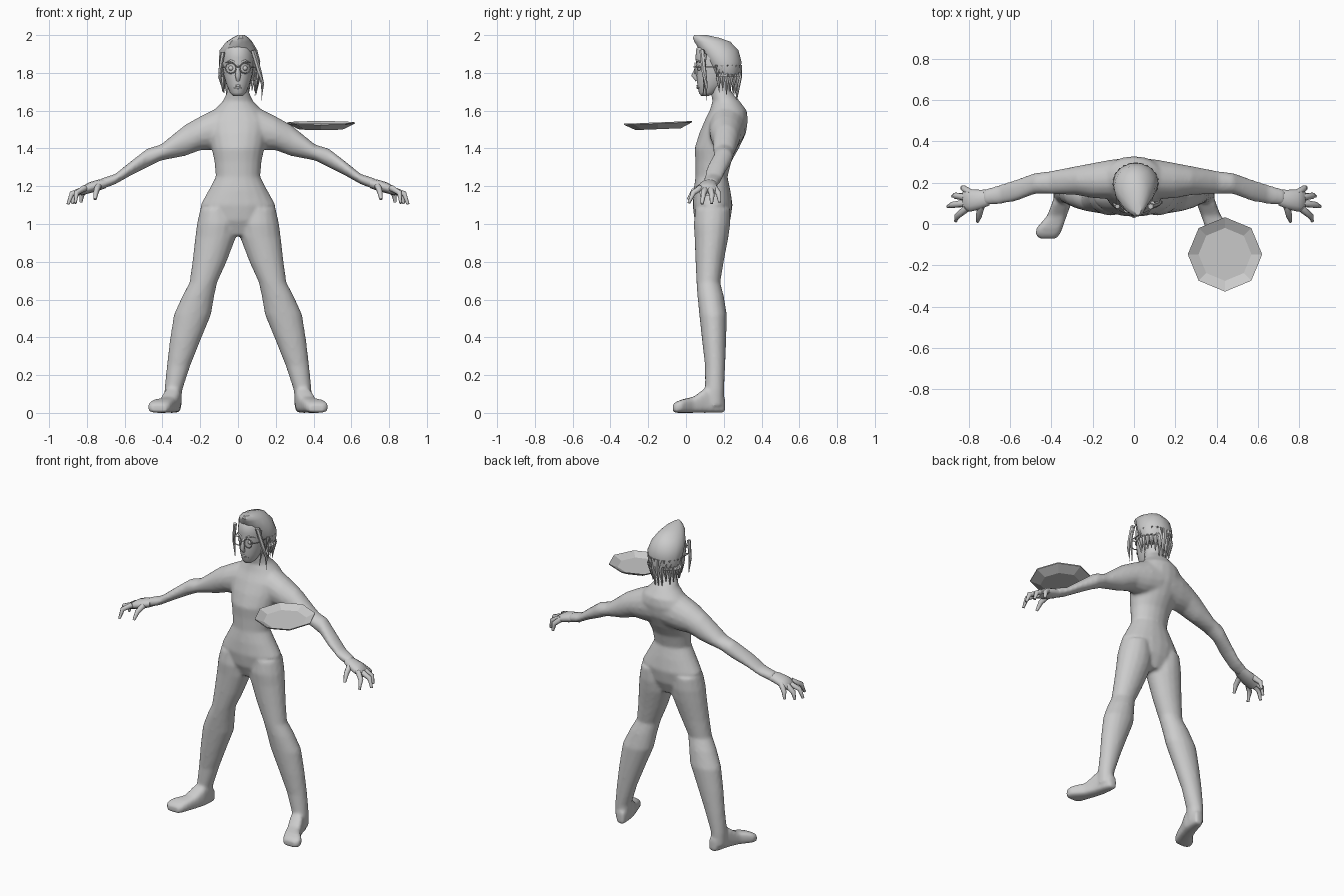
import bpy, bmesh, math, random
from mathutils import Vector

if "Cube" in bpy.data.objects:
    bpy.data.objects.remove(bpy.data.objects["Cube"], do_unlink=True)

grey = bpy.data.materials.new("clay_grey")
grey.use_nodes = True
grey.diffuse_color = (0.6, 0.6, 0.6, 1)
grey.node_tree.nodes["Principled BSDF"].inputs["Base Color"].default_value = (0.6, 0.6, 0.6, 1)


def skin_rings(bm, rings):
    """Bridge closed loops of points and cap both ends."""
    loops = [[bm.verts.new(point) for point in ring] for ring in rings]
    for low, high in zip(loops, loops[1:]):
        for i in range(len(low)):
            j = (i + 1) % len(low)
            bm.faces.new((low[i], low[j], high[j], high[i]))
    bm.faces.new(loops[0][::-1])
    bm.faces.new(loops[-1])


def loft(bm, axis, sections, side=1, sides=16, power=1.0):
    """Each section: position along the axis, then the bounds of the other two axes."""
    def bulge(value):
        return math.copysign(abs(value) ** power, value)
    rings = []
    for along, a0, a1, b0, b1 in sections:
        ring = []
        for i in range(sides):
            angle = math.tau * i / sides
            a = (a0 + a1) / 2 + (a1 - a0) / 2 * bulge(math.cos(angle))
            b = (b0 + b1) / 2 + (b1 - b0) / 2 * bulge(math.sin(angle))
            x, y, z = {"x": (along, a, b), "y": (a, along, b), "z": (a, b, along)}[axis]
            ring.append((x * side, y, z))
        rings.append(ring)
    skin_rings(bm, rings)


def column(bm, sections, **options):
    """Upright loft that is the same on the left and right."""
    loft(bm, "z", [(z, -half, half, front, back) for z, half, front, back in sections], **options)


def tube(bm, points, radii, side=1, sides=8):
    """Tapered tube through a few points."""
    points = [Vector(p) for p in points]
    rings = []
    for i, (point, radius) in enumerate(zip(points, radii)):
        tangent = points[min(i + 1, len(points) - 1)] - points[max(i - 1, 0)]
        turn = Vector((0, 0, 1)).rotation_difference(tangent.normalized())
        ring = []
        for k in range(sides):
            angle = math.tau * k / sides
            p = point + turn @ Vector((math.cos(angle), math.sin(angle), 0)) * radius
            ring.append((p.x * side, p.y, p.z))
        rings.append(ring)
    skin_rings(bm, rings)


def finish(bm, name, smooth_angle=60):
    bmesh.ops.recalc_face_normals(bm, faces=bm.faces[:])
    mesh = bpy.data.meshes.new(name)
    bm.to_mesh(mesh)
    bm.free()
    mesh.materials.append(grey)
    obj = bpy.data.objects.new(name, mesh)
    bpy.context.collection.objects.link(obj)
    if smooth_angle:
        bpy.ops.object.select_all(action="DESELECT")
        bpy.context.view_layer.objects.active = obj
        obj.select_set(True)
        bpy.ops.object.shade_smooth_by_angle(angle=math.radians(smooth_angle))
    return obj


# Body: torso, neck, arms, legs and feet fused into one skin
torso = [(.94, .08, .08, .2), (1.02, .17, .045, .235), (1.1, .2, .035, .247),
         (1.18, .155, .04, .235), (1.25, .118, .05, .22), (1.33, .125, .05, .24),
         (1.4, .14, .045, .28), (1.48, .16, .07, .318), (1.55, .17, .1, .328),
         (1.6, .13, .125, .322), (1.65, .08, .14, .285), (1.7, .058, .13, .24),
         (1.78, .055, .12, .23)]
arm = [(.04, .12, .32, 1.4, 1.63), (.12, .12, .31, 1.39, 1.61), (.2, .125, .295, 1.39, 1.57),
       (.28, .14, .28, 1.36, 1.525), (.41, .145, .255, 1.335, 1.42), (.48, .145, .247, 1.3, 1.4),
       (.57, .11, .215, 1.255, 1.33), (.65, .095, .19, 1.21, 1.265), (.73, .09, .165, 1.18, 1.24)]
leg = [(1.08, .02, .2, .05, .235), (1, .005, .218, .04, .235), (.93, .01, .227, .045, .225),
       (.8, .06, .242, .05, .2), (.69, .11, .257, .055, .182), (.62, .125, .295, .06, .2),
       (.52, .142, .34, .07, .217), (.38, .2, .362, .085, .213), (.25, .252, .377, .1, .208),
       (.12, .295, .39, .1, .202), (.04, .3, .39, .1, .2)]
foot = [(.207, .305, .355, 0, .08), (.17, .3, .375, 0, .11), (.1, .303, .397, 0, .13),
        (.04, .325, .42, 0, .085), (-.02, .345, .472, 0, .072), (-.05, .358, .478, 0, .06),
        (-.07, .375, .46, 0, .045)]
bm = bmesh.new()
column(bm, torso, sides=20)
for side in (-1, 1):
    loft(bm, "x", arm, side)
    loft(bm, "z", leg, side)
    loft(bm, "y", foot, side, power=0.6)
body = finish(bm, "body")
remesh = body.modifiers.new("fuse", "REMESH")
remesh.mode = "VOXEL"
remesh.voxel_size = 0.01
remesh.use_smooth_shade = True
relax = body.modifiers.new("relax", "SMOOTH")
relax.factor = 0.5
relax.iterations = 7

# Hands: palm with curled fingers and thumb
palm = [(.7, .09, .168, 1.19, 1.24), (.74, .072, .165, 1.175, 1.235),
        (.79, .06, .168, 1.162, 1.22), (.83, .065, .155, 1.15, 1.195)]
fingers = {
    "thumb": [(.74, .085, 1.2), (.75, .04, 1.175), (.757, .012, 1.13)],
    "index": [(.81, .075, 1.19), (.855, .038, 1.165), (.862, .015, 1.11)],
    "middle": [(.82, .1, 1.18), (.88, .092, 1.16), (.9, .085, 1.105)],
    "ring": [(.82, .13, 1.18), (.865, .137, 1.155), (.877, .135, 1.108)],
    "little": [(.79, .15, 1.19), (.825, .173, 1.16), (.832, .178, 1.115)],
}
for side, label in ((-1, "right"), (1, "left")):
    bm = bmesh.new()
    loft(bm, "x", palm, side, sides=12)
    for path in fingers.values():
        tube(bm, path, (.018, .015, .008), side)
    finish(bm, label + "_hand")

# Head with nose, lips and eyes
head = [(1.678, .025, .08, .12), (1.695, .043, .068, .17), (1.74, .062, .06, .22),
        (1.78, .074, .056, .25), (1.83, .082, .056, .27), (1.88, .085, .05, .27),
        (1.93, .075, .055, .25), (1.97, .04, .09, .2)]
bm = bmesh.new()
column(bm, head, sides=20)
tube(bm, [(0, .062, 1.84), (0, .043, 1.785), (0, .06, 1.76)], (.008, .015, .01))
for z in (1.721, 1.732):
    tube(bm, [(-.024, .071, z), (0, .061, z), (.024, .071, z)], (.002, .006, .002), sides=6)
for side in (-1, 1):
    tube(bm, [(.015, .06, 1.857), (.038, .058, 1.864), (.065, .085, 1.855)], (.005, .006, .002), side)
finish(bm, "head")
for side, label in ((-1, "right"), (1, "left")):
    bm = bmesh.new()
    bmesh.ops.create_uvsphere(bm, u_segments=12, v_segments=8, radius=.014)
    bmesh.ops.translate(bm, verts=bm.verts[:], vec=(.036 * side, .073, 1.825))
    finish(bm, label + "_eye")

# Round glasses with bridge and temples
bm = bmesh.new()
tube(bm, [(-.01, .045, 1.83), (0, .042, 1.833), (.01, .045, 1.83)], (.003, .003, .003), sides=6)
for side in (-1, 1):
    tube(bm, [(.066, .052, 1.83), (.086, .08, 1.83), (.09, .17, 1.83)], (.003, .003, .003), side, 6)
    turns = [math.tau * i / 16 for i in range(17)]
    tube(bm, [(.038 + .028 * math.cos(t), .048, 1.825 + .028 * math.sin(t)) for t in turns],
         [.003] * len(turns), side, 6)
finish(bm, "glasses")

# Swept hair cap, fuller on the left
hair = [(1.76, -.08, .09, .17, .27), (1.8, -.095, .112, .135, .29), (1.86, -.102, .118, .105, .296),
        (1.92, -.097, .102, .07, .28), (1.965, -.062, .075, .042, .237),
        (1.985, -.03, .058, .035, .18), (2, 0, .035, .042, .11)]
bm = bmesh.new()
loft(bm, "z", hair, sides=14)
finish(bm, "hair", 35)

# Loose locks hanging around the sides and back, plus long ones framing the face
random.seed(4)
bm = bmesh.new()
for i in range(15):
    angle = math.radians(-20 + 220 * i / 14)
    x, y = math.cos(angle), math.sin(angle)
    drop = random.uniform(.07, .13)
    tube(bm, [(.008 + .09 * x, .2 + .08 * y, 1.84),
              (.008 + .098 * x, .2 + .083 * y, 1.78),
              (.008 + .09 * x, .2 + .07 * y, 1.78 - drop)], (.02, .016, .002), sides=6)
tube(bm, [(.08, .085, 1.92), (.112, .095, 1.81), (.13, .105, 1.74), (.125, .11, 1.655)],
     (.014, .013, .009, .002), sides=6)
tube(bm, [(.09, .1, 1.9), (.105, .1, 1.8), (.09, .09, 1.68)], (.012, .009, .002), sides=6)
tube(bm, [(-.08, .085, 1.91), (-.097, .095, 1.8), (-.08, .085, 1.7)], (.012, .009, .002), sides=6)
finish(bm, "hair_locks", 45)

# Floating eight-sided plate, tipped slightly forward
bm = bmesh.new()
profile = [(.12, 0), (.18, .03), (.18, .036), (.128, .012)]
rings = []
for radius, height in profile:
    ring = []
    for i in range(8):
        x, y = radius * math.cos(math.tau * i / 8), radius * math.sin(math.tau * i / 8)
        ring.append((.44 + x, -.147 + y, 1.502 + height + .04 * y))
    rings.append(ring)
skin_rings(bm, rings)
finish(bm, "plate", 0)
